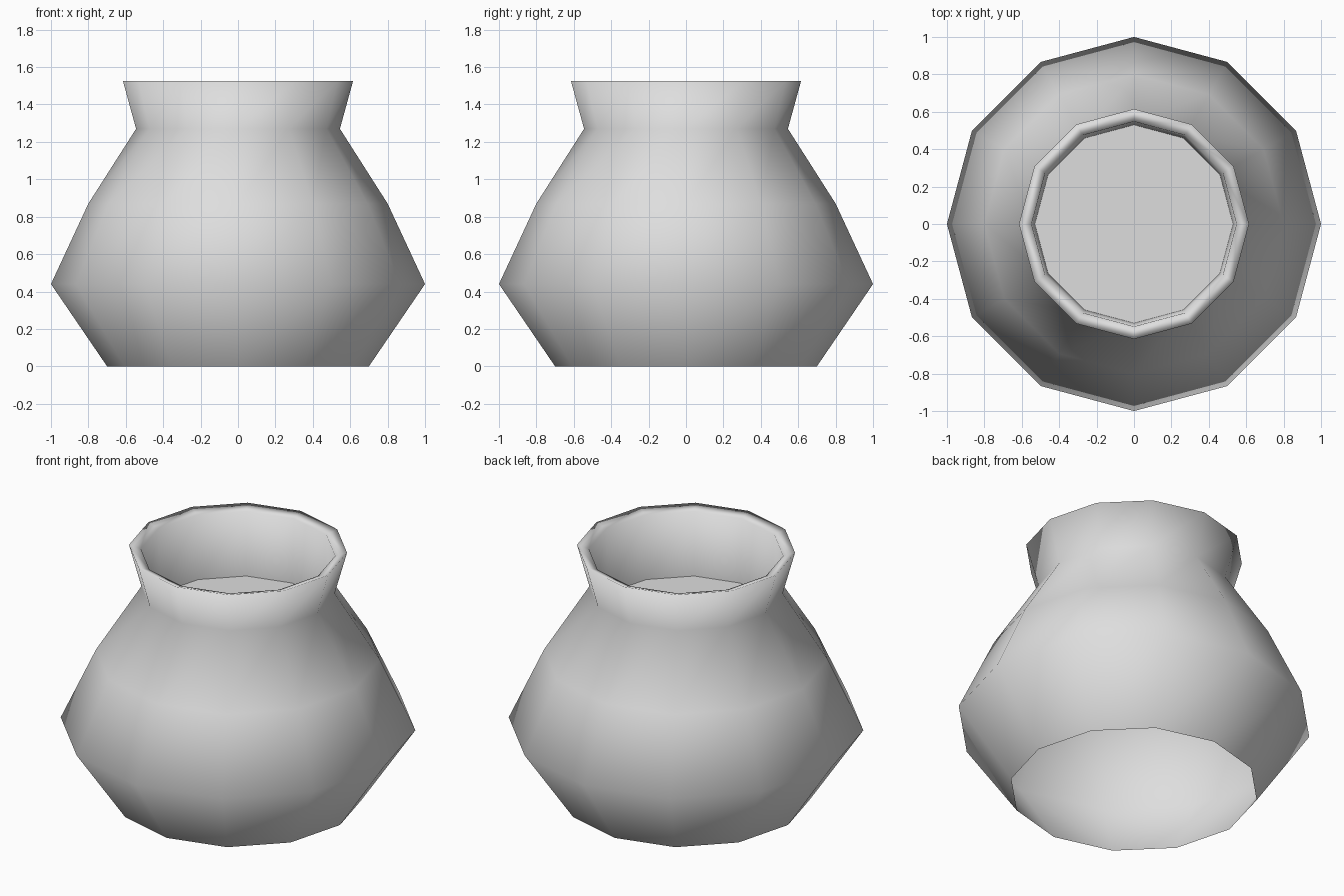
import bpy, bmesh
from math import cos, sin, pi

SIDES = 12

cube = bpy.data.objects.get("Cube")
if cube:
    bpy.data.objects.remove(cube, do_unlink=True)

clay = bpy.data.materials.new("light_grey_clay")
clay.use_nodes = True
clay.diffuse_color = (0.73, 0.73, 0.73, 1)
clay.node_tree.nodes["Principled BSDF"].inputs["Base Color"].default_value = (0.73, 0.73, 0.73, 1)


def ring(bm, radius, z):
    """Twelve-sided ring of vertices with a corner on each axis."""
    return [bm.verts.new((radius * cos(2 * pi * i / SIDES),
                          radius * sin(2 * pi * i / SIDES), z))
            for i in range(SIDES)]


def finish(bm, name):
    mesh = bpy.data.meshes.new(name)
    bm.to_mesh(mesh)
    bm.free()
    mesh.materials.append(clay)
    obj = bpy.data.objects.new(name, mesh)
    bpy.context.collection.objects.link(obj)


# Pot wall, open underneath: up the outside, over the sloped lip, down the neck
profile = [(0.70, 0), (1.0, 0.44), (0.80, 0.87), (0.545, 1.27),
           (0.615, 1.525), (0.548, 1.503), (0.53, 1.11)]

bm = bmesh.new()
rings = [ring(bm, r, z) for r, z in profile]
for low, high in zip(rings, rings[1:]):
    for i in range(SIDES):
        j = (i + 1) % SIDES
        bm.faces.new((low[i], low[j], high[j], high[i])).smooth = True
finish(bm, "pot_wall")

# Flat surface of the contents inside the neck
bm = bmesh.new()
bm.faces.new(ring(bm, *profile[-1]))
finish(bm, "pot_contents")
